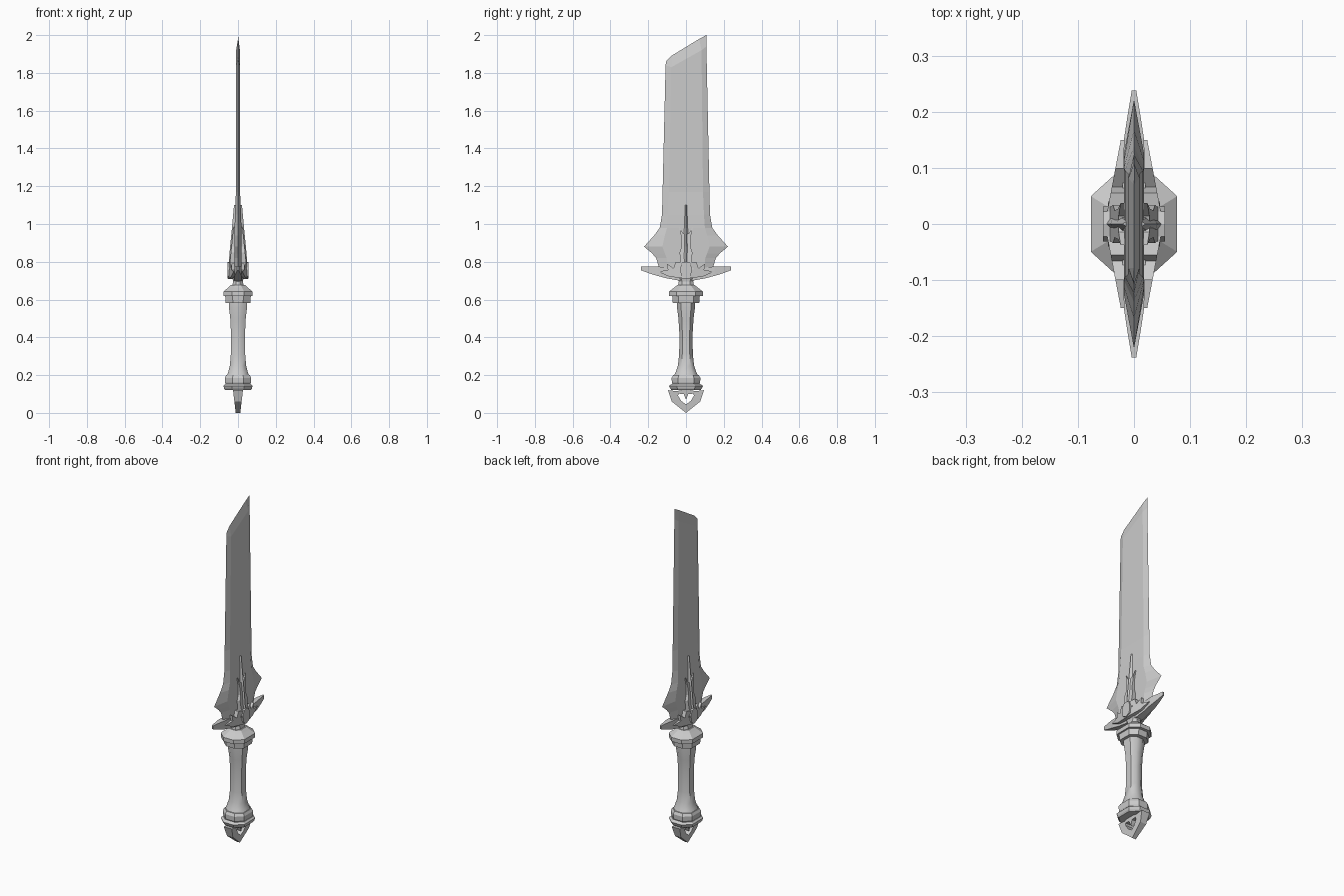
import bpy, bmesh

if "Cube" in bpy.data.objects:
    bpy.data.objects.remove(bpy.data.objects["Cube"])

# ---------- helpers ----------
def finish(name, bm, smooth=None):
    bmesh.ops.remove_doubles(bm, verts=bm.verts, dist=1e-5)
    bmesh.ops.recalc_face_normals(bm, faces=bm.faces)
    me = bpy.data.meshes.new(name)
    bm.to_mesh(me)
    bm.free()
    ob = bpy.data.objects.new(name, me)
    bpy.context.collection.objects.link(ob)
    if smooth:
        bpy.ops.object.select_all(action='DESELECT')
        ob.select_set(True)
        bpy.context.view_layer.objects.active = ob
        bpy.ops.object.shade_smooth_by_angle(angle=smooth)
    return ob


def loft(name, rings, loop=False, cap_end=True, smooth=None):
    """Bridge equal-length rings of points; loop joins last to first."""
    bm = bmesh.new()
    rows = [[bm.verts.new(p) for p in r] for r in rings]
    n = len(rows[0])
    pairs = list(zip(rows, rows[1:])) + ([(rows[-1], rows[0])] if loop else [])
    for a, b in pairs:
        for i in range(n):
            j = (i + 1) % n
            bm.faces.new((a[i], a[j], b[j], b[i]))
    if not loop:
        bm.faces.new(rows[0])
        if cap_end:
            bm.faces.new(rows[-1])
    return finish(name, bm, smooth)


OCT = [(1, -.55), (1, .55), (.42, 1), (-.42, 1), (-1, .55), (-1, -.55), (-.42, -1), (.42, -1)]

def turned(name, profile, smooth=None):
    """Eight-sided turned part from (z, half x, half y)."""
    return loft(name, [[(a * rx, b * ry, z) for a, b in OCT] for z, rx, ry in profile], smooth=smooth)


def slab(name, outline, thick):
    """(y, z) outline made solid between -thick and +thick."""
    return loft(name, [[(s * thick(y, z), y, z) for y, z in outline] for s in (1, -1)])


def mirrored(half):
    """Close a +y outline, listed top to bottom, with its -y copy."""
    return half + [(-y, z) for y, z in reversed(half) if y]


# ---------- blade ----------
def blade_row(l, li, ri, r, t):
    return [(0, *l), (t, *li), (t, *ri), (0, *r), (-t, *ri), (-t, *li)]

base = [(.143, .77, .10, .018), (.158, .82, .102, .018), (.18, .845, .112, .018),
        (.222, .88, .125, .018), (.168, .94, .112, .018), (.139, .98, .10, .018),
        (.127, 1.05, .095, .016), (.124, 1.17, .09, .011)]
rows = [blade_row((-e, z), (-i, z), (i, z), (e, z), t) for e, z, i, t in base]
rows.append(blade_row((-.108, 1.84), (-.078, 1.83), (.082, 1.92), (.108, 1.94), .010))
rows.append(blade_row((-.106, 1.86), (-.078, 1.89), (.07, 1.98), (.108, 2.0), 0))
loft("blade", rows, cap_end=False)

# ---------- ornament running up the blade ----------
loft("blade_spike", [[(x, 0, z), (.6 * x, w, z), (-.6 * x, w, z), (-x, 0, z), (-.6 * x, -w, z), (.6 * x, -w, z)]
                     for z, x, w in [(.76, .052, .03), (.88, .042, .016), (.98, .032, .009), (1.10, .021, .005)]])
slab("horned_plate",
     mirrored([(0, .945), (.014, .95), (.037, .985), (.027, .94), (.024, .88), (.034, .85), (.03, .80), (.04, .76)]),
     lambda y, z: .024 + (.985 - z) * .10)

# ---------- guard ----------
half = [(.238, .755, .775, .004), (.19, .737, .776, .012), (.15, .725, .775, .018),
        (.10, .712, .77, .019), (.045, .702, .77, .022)]
stations = [(-y, a, b, x) for y, a, b, x in half] + [(y, a, b, x) for y, a, b, x in reversed(half)]
loft("crossguard", [[(x, y, a), (x, y, b), (-x, y, b), (-x, y, a)] for y, a, b, x in stations])
claw = [(.0, .79), (.055, .80), (.066, .765), (.10, .79), (.096, .757), (.15, .748), (.09, .722), (.0, .71)]
for side, s in (("right", 1), ("left", -1)):
    slab("guard_claw_" + side, [(s * y, z) for y, z in claw], lambda y, z: .052 - .19 * abs(y))
slab("guard_boss", mirrored([(0, .80), (.022, .795), (.031, .765), (.026, .725), (.0, .712)]),
     lambda y, z: .055)

# ---------- neck, collar, grip and lower rings ----------
turned("neck", [(.67, .03, .043), (.695, .026, .038), (.72, .03, .05)])
turned("collar", [(.618, .077, .09), (.642, .077, .09), (.665, .05, .06), (.678, .036, .046)])
turned("collar_ring", [(.583, .065, .07), (.62, .068, .073)])
turned("grip", [(.19, .062, .066), (.215, .052, .055), (.25, .043, .043), (.31, .038, .036),
                (.42, .037, .035), (.50, .041, .040), (.56, .048, .048), (.59, .048, .048)], smooth=.9)
turned("grip_foot_ring", [(.145, .062, .068), (.16, .068, .075), (.185, .070, .076), (.20, .062, .068)])
turned("pommel_ring", [(.120, .068, .076), (.128, .073, .083), (.143, .077, .09), (.152, .068, .077)])

# ---------- openwork pommel ----------
pairs = [((0, 0), (0, .045)), ((.04, .032), (.024, .062)), ((.075, .06), (.042, .09)),
         ((.095, .12), (.040, .102)), ((.05, .115), (.012, .10)), ((0, .125), (0, .07))]
pairs += [((-a, b), (-c, d)) for (a, b), (c, d) in reversed(pairs[1:-1])]
tx = lambda z: .012 + .12 * z
loft("pommel", [[(tx(o[1]), *o), (tx(i[1]), *i), (-tx(i[1]), *i), (-tx(o[1]), *o)] for o, i in pairs], loop=True)
